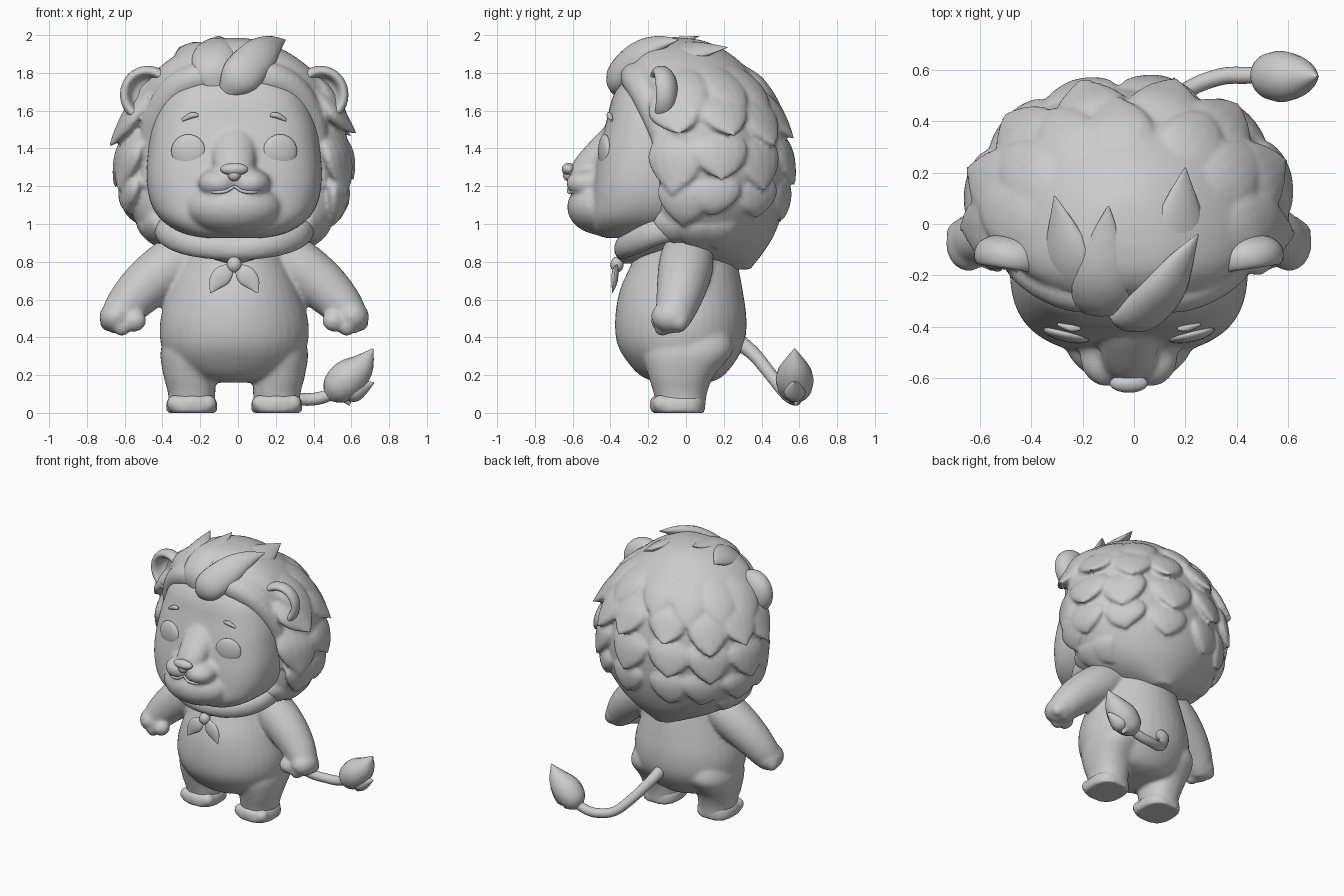
import bpy, bmesh, math, random
from mathutils import Vector, Matrix

if "Cube" in bpy.data.objects:
    bpy.data.objects.remove(bpy.data.objects["Cube"])

random.seed(4)
SHIFT = -0.02          # the figure stands slightly left of centre
GREY = bpy.data.materials.new("plain_grey")
GREY.diffuse_color = (0.6, 0.6, 0.6, 1)
GREY.use_nodes = True
GREY.node_tree.nodes["Principled BSDF"].inputs["Base Color"].default_value = GREY.diffuse_color


def smooth_rows(rows, k=4):
    """Catmull-Rom resampling of equal-length number rows."""
    out = []
    for i in range(len(rows) - 1):
        p0, p1 = rows[max(i - 1, 0)], rows[i]
        p2, p3 = rows[i + 1], rows[min(i + 2, len(rows) - 1)]
        for j in range(k):
            t = j / k
            out.append([0.5 * (2 * b + (c - a) * t + (2 * a - 5 * b + 4 * c - d) * t * t
                               + (3 * b - a - 3 * c + d) * t ** 3)
                        for a, b, c, d in zip(p0, p1, p2, p3)])
    out.append(list(rows[-1]))
    return out


def both(skins):
    """Skins plus their mirror images."""
    return skins + [[[Vector((-p[0], p[1], p[2])) for p in r] for r in s] for s in skins]


def build(name, skins, mirror=False, fuse=0):
    """Skin each list of rings into a closed surface; fuse melts them together with that much smoothing."""
    bm = bmesh.new()
    for rings in (both(skins) if mirror else skins):
        vs = [[bm.verts.new((p[0] + SHIFT, p[1], p[2])) for p in r] for r in rings]
        n = len(vs[0])
        for a, b in zip(vs, vs[1:]):
            for i in range(n):
                bm.faces.new((a[i], a[(i + 1) % n], b[(i + 1) % n], b[i]))
        bm.faces.new(vs[0])
        bm.faces.new(vs[-1])
    bmesh.ops.recalc_face_normals(bm, faces=bm.faces)
    me = bpy.data.meshes.new(name)
    bm.to_mesh(me)
    bm.free()
    me.materials.append(GREY)
    ob = bpy.data.objects.new(name, me)
    bpy.context.collection.objects.link(ob)
    if fuse:
        mod = ob.modifiers.new("fuse", 'REMESH')
        mod.mode, mod.voxel_size, mod.use_smooth_shade = 'VOXEL', 0.013, True
        mod = ob.modifiers.new("soften", 'SMOOTH')
        mod.factor, mod.iterations = 0.5, fuse
    else:
        bpy.ops.object.select_all(action='DESELECT')
        ob.select_set(True)
        bpy.context.view_layer.objects.active = ob
        bpy.ops.object.shade_smooth_by_angle(angle=math.radians(45))
    return ob


def spow(v, e):
    return math.copysign(abs(v) ** e, v)


def oval(cx, z, rx, yf, yb, a, nf, nb, mid=0.5):
    """Point on a rounded oval that is widest at fraction mid of its depth."""
    s, ym = math.sin(a), yf + (yb - yf) * mid
    n, d = (nb, yb - ym) if s > 0 else (nf, ym - yf)
    return Vector((cx + rx * spow(math.cos(a), 2 / n), ym + d * spow(s, 2 / n), z))


def loft(rows, cx=0, nf=2, nb=2, seg=40, mid=0.5):
    """Stacked ovals from rows of height, half width, front y, back y, optional centre x."""
    out = []
    for r in smooth_rows(rows):
        c = r[4] if len(r) > 4 else cx
        out.append([oval(c, r[0], r[1], r[2], r[3], 2 * math.pi * i / seg, nf, nb, mid) for i in range(seg)])
    return out


def tube(rows, wide=None, flat=1.0, seg=16, k=4):
    """Tapered tube from rows of x, y, z, radius; flat squashes it across the wide axis."""
    rows = smooth_rows(rows, k)
    pts = [Vector(r[:3]) for r in rows]
    out = []
    for i, p in enumerate(pts):
        t = (pts[min(i + 1, len(pts) - 1)] - pts[max(i - 1, 0)]).normalized()
        w = Vector(wide or (0, 1, 0))
        w = (w - t * w.dot(t)).normalized()
        n = t.cross(w)
        r = max(rows[i][3], 0.003)
        out.append([p + w * r * math.cos(2 * math.pi * j / seg)
                    + n * r * flat * math.sin(2 * math.pi * j / seg) for j in range(seg)])
    return out


def blob(c, s, rz=0, ry=0, seg=20):
    """Ellipsoid with centre c and radii s."""
    m = Matrix.Translation(c) @ Matrix.Rotation(rz, 4, 'Z') @ Matrix.Rotation(ry, 4, 'Y')
    out = []
    for i in range(13):
        f = math.pi * min(max(i / 12, 0.01), 0.99)
        out.append([m @ Vector((s[0] * math.sin(f) * math.cos(2 * math.pi * j / seg),
                                s[1] * math.sin(f) * math.sin(2 * math.pi * j / seg),
                                s[2] * math.cos(f))) for j in range(seg)])
    return out


# Body: torso, legs and arms with hands, melted together
torso = [loft([(.16, .08, -.13, .12), (.19, .24, -.23, .19), (.27, .345, -.31, .26),
               (.37, .39, -.365, .31), (.5, .39, -.375, .32), (.65, .345, -.35, .3),
               (.8, .285, -.285, .27), (.98, .22, -.22, .22)])]
limbs = [loft([(0, .12, -.15, .1, .225), (.1, .125, -.17, .11, .225), (.2, .14, -.2, .15, .235),
               (.33, .168, -.23, .25, .222), (.46, .14, -.18, .22, .2)], nf=2.3, nb=2.3),
         tube([(.2, .01, .87, .13), (.33, 0, .78, .145), (.46, -.02, .68, .135),
               (.56, -.045, .58, .115), (.615, -.07, .5, .095), (.635, -.08, .45, .07),
               (.64, -.085, .43, .01)], seg=24),
         blob((.625, -.075, .51), (.09, .11, .085), ry=.5),
         blob((.525, -.13, .485), (.062, .055, .055), ry=.5)]
limbs += [blob((.595 + i * .035, -.125 + i * .045, .458 + i * .012), (.047, .046, .052)) for i in range(3)]
build("body", torso + both(limbs), fuse=6)
build("feet", [loft([(0, .125, -.175, .1), (.015, .135, -.188, .1), (.06, .132, -.188, .1),
                     (.09, .11, -.165, .09), (.1, .06, -.1, .05)], .225, 2.6, 2.6)]
      + [blob((.225 + d * .085, -.148 + abs(d) * .015, .05), (.048, .046, .046)) for d in (-1, 0, 1)],
      True, fuse=3)

# Tail and its tuft
build("tail", [tube([(.02, .26, .39, .045), (.06, .36, .31, .037), (.14, .45, .2, .034),
                     (.24, .53, .1, .033), (.36, .575, .072, .033), (.46, .58, .08, .033),
                     (.56, .58, .12, .03)])])
build("tail_tuft", [tube([(.49, .58, .08, .02), (.53, .58, .115, .08), (.6, .575, .18, .1),
                          (.675, .575, .25, .07), (.735, .575, .34, .003)]),
                    tube([(.57, .58, .1, .03), (.64, .575, .12, .06), (.74, .575, .16, .003)]),
                    tube([(.57, .59, .15, .05), (.59, .59, .09, .04), (.61, .58, .04, .003)], (1, 0, 0))])

# Head, muzzle and lips, melted together
head = [loft([(.925, .15, -.42, -.1), (.95, .27, -.48, 0), (1.02, .385, -.51, .1), (1.12, .445, -.505, .18),
              (1.25, .465, -.49, .22), (1.4, .455, -.46, .26), (1.55, .43, -.42, .28),
              (1.7, .37, -.375, .26), (1.86, .24, -.25, .15)], nf=3, nb=2.3, seg=56),
        blob((0, -.44, 1.09), (.255, .19, .15), seg=32),
        tube([(0, -.35, 1.5, .09), (0, -.42, 1.4, .12), (0, -.53, 1.29, .105),
              (0, -.57, 1.22, .08)], (1, 0, 0), .75),
        blob((0, -.47, 1.22), (.2, .13, .1), seg=32)]
head += both([blob((.085, -.525, 1.215), (.105, .11, .075), rz=-.25, seg=28)])
build("head", head, fuse=8)
build("nose", [blob((0, -.622, 1.29), (.075, .036, .033)), blob((0, -.622, 1.262), (.035, .03, .035))])
build("mouth_line", [tube([(0, -.612, 1.2, .008), (.05, -.622, 1.172, .009), (.12, -.595, 1.172, .009),
                           (.175, -.53, 1.21, .008)])], True)

# Eyes and brows
build("eyes", [blob((.243, -.43, 1.385), (.093, .03, .09), rz=.22, seg=28)], True)
build("eyebrows", [tube([(.19, -.408, 1.575, .008), (.225, -.406, 1.575, .016),
                         (.275, -.392, 1.55, .008)], (0, 0, 1), .9)], True)

# Ears: dished discs turned from a profile
prof = [(.004, .065), (.08, .06), (.13, .03), (.148, -.01), (.14, -.05), (.118, -.062),
        (.1, -.045), (.085, .0), (.05, .02), (.004, .022)]
turn = Matrix.Translation((.455, -.115, 1.685)) @ Matrix.Rotation(.15, 4, 'Z')
build("ears", [[[turn @ Vector((r * math.cos(2 * math.pi * i / 32), y, r * 1.03 * math.sin(2 * math.pi * i / 32)))
                 for i in range(32)] for r, y in smooth_rows(prof, 3)],
               tube([(.36, -.16, 1.64, .04), (.42, -.16, 1.65, .04), (.46, -.13, 1.69, .01)])], True)

# Mane core
MANE = [(.76, .08, .2, .34), (.85, .33, -.08, .41), (.95, .47, -.18, .47), (1.1, .57, -.2, .52),
        (1.3, .605, -.2, .54), (1.5, .59, -.21, .515), (1.65, .53, -.25, .455), (1.8, .425, -.3, .345),
        (1.9, .3, -.27, .235), (1.965, .16, -.19, .11), (1.985, .05, -.09, .0)]
NF, NB, MID = 2.4, 2.0, 0.36
mane = [loft(MANE, nf=NF, nb=NB, seg=64, mid=MID)]


def on_mane(z, a, s=1.0, flare=0.0):
    """Point on the mane at a height and bearing, scaled and pushed outward."""
    z = min(max(z, MANE[0][0]), MANE[-1][0])
    lo = max(i for i in range(len(MANE) - 1) if MANE[i][0] <= z)
    p, q = MANE[lo], MANE[lo + 1]
    t = (z - p[0]) / (q[0] - p[0])
    _, rx, yf, yb = [u + (v - u) * t for u, v in zip(p, q)]
    pt = oval(0, z, rx, yf, yb, a, NF, NB, MID)
    mid = Vector((0, yf + (yb - yf) * MID, z))
    return mid + (pt - mid) * s + Vector((math.cos(a), math.sin(a), 0)) * flare


# Rows of pointed locks wrapped round the sides and back
for z0, z1, count, first, last, flare, width in (
        (1.84, 1.60, 7, 5, 175, .04, .13), (1.72, 1.43, 8, -10, 190, .075, .15),
        (1.52, 1.19, 8, -22, 202, .06, .16), (1.30, 1.02, 8, -15, 195, .035, .15),
        (1.08, .88, 3, -28, 20, .02, .11), (1.08, .88, 3, 160, 208, .02, .11)):
    for i in range(count):
        a = math.radians(first + (last - first) * i / (count - 1) + random.uniform(-5, 5))
        e = z1 + random.uniform(-.04, .05)
        path = [on_mane(z0, a, .88), on_mane(z0 * .6 + e * .4, a, .96),
                on_mane(z0 * .25 + e * .75, a, .99, flare * .3), on_mane(e, a, 1, flare)]
        rows = [(*p, width * f) for p, f in zip(path, (.6, 1, .7, 0))]
        mane.append(tube(rows, (-math.sin(a), math.cos(a), 0), .34, 14))

# Hair rolls framing the forehead, melted into the mane
mane += both([tube([(.05, -.26, 1.79, .08), (.2, -.26, 1.77, .085), (.32, -.22, 1.7, .08),
                    (.41, -.16, 1.56, .07), (.45, -.12, 1.4, .05), (.46, -.1, 1.2, .04)])])
build("mane", mane, fuse=2)

# Swept-back fringe
build("fringe", [tube([(-.04, -.35, 1.7, .05), (.03, -.36, 1.78, .105), (.13, -.26, 1.89, .1),
                       (.2, -.15, 1.95, .06), (.27, -.04, 1.975, .003)], (1, 0, -.6), .6, 20),
                 tube([(-.1, -.32, 1.72, .06), (-.11, -.3, 1.82, .11), (-.1, -.17, 1.92, .11),
                       (-.08, .07, 1.995, .003)], (1, 0, .1), .5, 20),
                 tube([(-.18, -.29, 1.74, .05), (-.22, -.23, 1.83, .1), (-.24, -.1, 1.9, .1),
                       (-.29, .11, 1.935, .003)], (1, 0, .6), .45, 20),
                 tube([(.14, -.27, 1.79, .06), (.2, -.15, 1.87, .1), (.2, .02, 1.91, .1),
                       (.22, .22, 1.935, .003)], (1, 0, -.5), .4, 20)])

# Neckerchief: band, drape, knot and two leaf-shaped ends
build("scarf", [tube([(0, -.335, .865, .06), (.14, -.325, .88, .065), (.27, -.265, .91, .07),
                      (.36, -.16, .955, .07), (.36, 0, .98, .06), (.2, .12, .97, .04)], (0, 0, 1), .75),
                loft([(.79, .03, -.34, -.2), (.83, .16, -.355, -.1), (.89, .3, -.36, .05),
                      (.97, .34, -.34, .1)])], True, fuse=2)
build("scarf_knot", [blob((0, -.365, .785), (.04, .035, .042))])
build("scarf_ends", [tube([(.01, -.365, .78, .015), (.055, -.375, .735, .05), (.095, -.38, .69, .042),
                           (.125, -.39, .635, .003)], (1, 0, .8), .35)], True)
